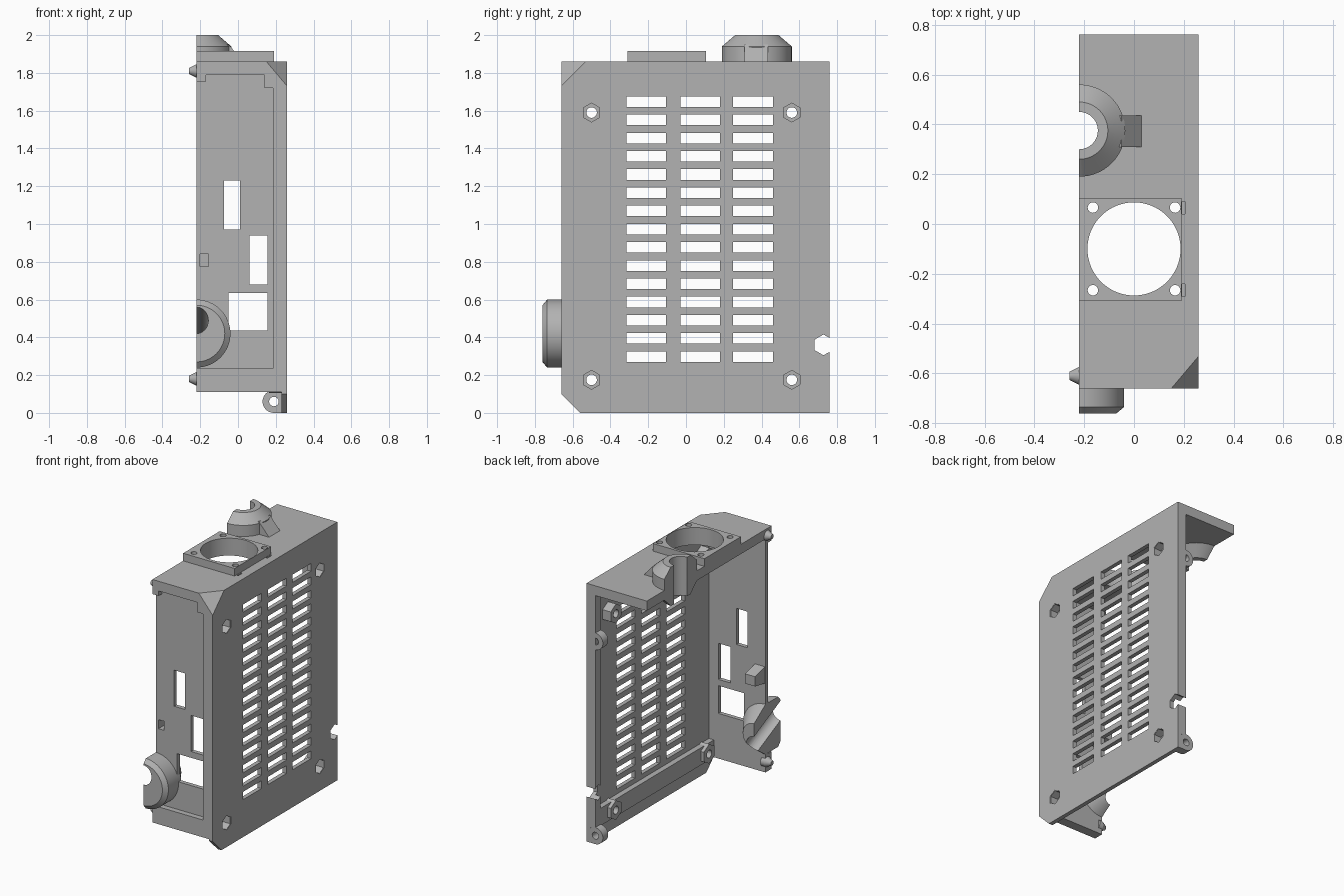
import bpy, bmesh, math
from mathutils import Vector, Matrix

cube = bpy.data.objects.get("Cube")
if cube:
    bpy.data.objects.remove(cube, do_unlink=True)

grey = bpy.data.materials.new("plain grey")
grey.use_nodes = True
GREY = (0.45, 0.45, 0.45, 1)
grey.diffuse_color = GREY
grey.node_tree.nodes["Principled BSDF"].inputs["Base Color"].default_value = GREY

LEFT, RIGHT, FRONT, BACK, TOP = -0.22, 0.26, -0.66, 0.76, 1.86
INNER = RIGHT - 0.03


def add_box(bm, x0, x1, y0, y1, z0, z1):
    size = Matrix.Diagonal((x1 - x0, y1 - y0, z1 - z0, 1))
    centre = Vector((x0 + x1, y0 + y1, z0 + z1)) / 2
    bmesh.ops.create_cube(bm, size=1, matrix=Matrix.Translation(centre) @ size)


def add_rod(bm, a, b, r1, r2=None, sides=32, turn=0):
    """Cylinder or cone from point a to point b."""
    a, b = Vector(a), Vector(b)
    rot = (b - a).to_track_quat('Z', 'Y').to_matrix().to_4x4()
    bmesh.ops.create_cone(bm, cap_ends=True, segments=sides, radius1=r1,
                          radius2=r1 if r2 is None else r2, depth=(b - a).length,
                          matrix=Matrix.Translation((a + b) / 2) @ rot @ Matrix.Rotation(turn, 4, 'Z'))


def add_prism(bm, outline, shift):
    face = bm.faces.new([bm.verts.new(p) for p in outline])
    ext = bmesh.ops.extrude_face_region(bm, geom=[face])["geom"]
    bmesh.ops.translate(bm, vec=shift, verts=[v for v in ext if isinstance(v, bmesh.types.BMVert)])
    bmesh.ops.recalc_face_normals(bm, faces=bm.faces)


def add_lathe(bm, profile, origin, axis):
    """Closed solid of revolution; profile is (radius, distance along axis)."""
    rot = Vector(axis).to_track_quat('Z', 'Y').to_matrix().to_4x4()
    m = Matrix.Translation(origin) @ rot
    rings = []
    for r, h in profile:
        ring = bmesh.ops.create_circle(bm, segments=64, radius=r, matrix=m @ Matrix.Translation((0, 0, h)))
        rings.append(ring["verts"])
    for lo, hi in zip(rings, rings[1:]):
        for i in range(64):
            j = (i + 1) % 64
            bm.faces.new((lo[i], lo[j], hi[j], hi[i]))
    bm.faces.new(rings[0])
    bm.faces.new(rings[-1])
    bmesh.ops.recalc_face_normals(bm, faces=bm.faces)


def finish(bm, name, cuts=None, corner=False):
    """Make an object, apply its cutter, and bevel the upper front corner."""
    if corner:
        normal = Vector((1 / 0.11, -1 / 0.13, 1 / 0.13))
        bmesh.ops.recalc_face_normals(bm, faces=bm.faces)
        res = bmesh.ops.bisect_plane(bm, geom=bm.verts[:] + bm.edges[:] + bm.faces[:], dist=1e-5,
                                     plane_co=(RIGHT - 0.11, FRONT, TOP), plane_no=normal, clear_outer=True)
        rim = [e for e in res["geom_cut"] if isinstance(e, bmesh.types.BMEdge)]
        bmesh.ops.holes_fill(bm, edges=rim)
        bmesh.ops.recalc_face_normals(bm, faces=bm.faces)
    mesh = bpy.data.meshes.new(name)
    bm.to_mesh(mesh)
    bm.free()
    obj = bpy.data.objects.new(name, mesh)
    bpy.context.collection.objects.link(obj)
    for cut in cuts or []:
        cm = bpy.data.meshes.new("cutter")
        cut.to_mesh(cm)
        cut.free()
        cutter = bpy.data.objects.new("cutter", cm)
        cutter.hide_render = True
        bpy.context.collection.objects.link(cutter)
        mod = obj.modifiers.new("cut", 'BOOLEAN')
        mod.operation, mod.solver, mod.object = 'DIFFERENCE', 'EXACT', cutter
        bpy.context.view_layer.update()
        graph = bpy.context.evaluated_depsgraph_get()
        obj.data = bpy.data.meshes.new_from_object(obj.evaluated_get(graph))
        obj.modifiers.clear()
        bpy.data.objects.remove(cutter, do_unlink=True)
    obj.data.materials.clear()
    obj.data.materials.append(grey)
    for o in bpy.context.selected_objects:
        o.select_set(False)
    obj.select_set(True)
    bpy.context.view_layer.objects.active = obj
    bpy.ops.object.shade_smooth_by_angle(angle=math.radians(25))
    return obj


new = bmesh.new
NUTS = [(y, z) for y in (-0.5, 0.56) for z in (0.175, 1.59)]

# Side plate with vent grid, nut pockets and edge notch
plate, cut = new(), new()
add_prism(plate, [(INNER, FRONT, 0.10), (INNER, -0.56, 0), (INNER, BACK, 0),
                  (INNER, BACK, TOP), (INNER, FRONT, TOP)], (0.03, 0, 0))
for y in (-0.315, -0.03, 0.25):
    for row in range(15):
        z = 0.27 + row * 0.0964
        add_box(cut, 0.1, 0.4, y, y + 0.21, z, z + 0.056)
for y, z in NUTS:
    add_rod(cut, (0.1, y, z), (0.4, y, z), 0.054, sides=6)
add_rod(cut, (0.1, 0.728, 0.36), (0.4, 0.728, 0.36), 0.055, sides=6)
finish(plate, "side_plate", [cut], corner=True)

# Nut bosses with hexagonal pocket and screw hole
for y, z in NUTS:
    boss, pocket, hole = new(), new(), new()
    add_rod(boss, (0.165, y, z), (RIGHT - 0.002, y, z), 0.07, sides=6)
    add_rod(pocket, (0.2, y, z), (0.4, y, z), 0.05, sides=6)
    add_rod(hole, (0.1, y, z), (0.4, y, z), 0.028)
    finish(boss, "nut_boss", [pocket, hole])

# Inner stiffening ribs along the bottom and back of the side plate
rib, cut = new(), new()
add_box(rib, 0.19, INNER, FRONT + 0.05, BACK, 0.11, 0.235)
for y, z in NUTS:
    add_rod(cut, (0.1, y, z), (0.4, y, z), 0.05, sides=6)
finish(rib, "bottom_rib", [cut])
rib, cut = new(), new()
add_box(rib, 0.19, INNER, 0.70, BACK, 0.235, 1.80)
add_rod(cut, (0.1, 0.728, 0.36), (0.4, 0.728, 0.36), 0.055, sides=6)
finish(rib, "back_rib", [cut])

# Screw ears on the back edge
for z in (0.06, 1.46):
    ear, cut = new(), new()
    add_prism(ear, [(0.19, 0.70, z - 0.06), (INNER, 0.70, z - 0.06),
                    (INNER, 0.70, z + 0.045), (0.19, 0.70, z + 0.045)], (0, 0.06, 0))
    add_rod(cut, (0.19, 0.6, z), (0.19, 0.9, z), 0.025)
    finish(ear, "ear_base", [cut])
    ear, cut = new(), new()
    add_rod(ear, (0.19, 0.70, z), (0.19, BACK, z), 0.06)
    add_rod(cut, (0.19, 0.6, z), (0.19, 0.9, z), 0.025)
    finish(ear, "screw_ear", [cut])

# Top plate with fan opening
FAN_HOLES = [(x, y) for x in (-0.165, 0.165) for y in (-0.266, 0.066)]


def fan_cuts():
    bm = new()
    add_rod(bm, (0, -0.1, 1.7), (0, -0.1, 2.1), 0.187, sides=64)
    for x, y in FAN_HOLES:
        add_rod(bm, (x, y, 1.7), (x, y, 2.1), 0.021, sides=24)
    return bm


top, cut = new(), fan_cuts()
add_box(top, LEFT, RIGHT, FRONT, BACK, 1.79, TOP)
add_rod(cut, (LEFT, 0.375, 1.6), (LEFT, 0.375, 2.1), 0.075)
for x, y in FAN_HOLES[2:]:
    add_box(cut, 0.192, 0.205, y - 0.025, y + 0.025, 1.7, 2.1)
finish(top, "top_plate", [cut], corner=True)

fan = new()
add_box(fan, LEFT, 0.19, -0.31, 0.105, TOP, 1.915)
finish(fan, "fan_mount", [fan_cuts()])

# Filled upper front corner behind the bevel
fill = new()
add_box(fill, 0.14, RIGHT, FRONT, -0.52, 1.72, TOP)
finish(fill, "corner_block", corner=True)

# Bore of the lower cable gland, sloping down to the inside
BORE_DIR = Vector((0, 0.9, -0.43))
BORE_MID = Vector((LEFT, -0.76, 0.49))


def sloped_bore():
    bm = new()
    add_rod(bm, BORE_MID - BORE_DIR * 0.3, BORE_MID + BORE_DIR * 0.6, 0.063)
    return bm


# Front wall with recess and connector windows
wall, cut = new(), sloped_bore()
add_box(wall, LEFT, RIGHT, -0.62, -0.59, 0.11, 1.80)
for x0, x1, z0, z1 in ((-0.075, 0.01, 0.97, 1.23), (0.06, 0.155, 0.68, 0.94),
                       (-0.05, 0.155, 0.435, 0.635), (-0.2, -0.155, 0.775, 0.84)):
    add_box(cut, x0, x1, -0.8, -0.5, z0, z1)
finish(wall, "front_wall", [cut], corner=True)

for name, box in (("front_lower_rail", (LEFT, RIGHT, 0.11, 0.235)),
                  ("front_side_rail", (0.185, RIGHT, 0.235, 1.79)),
                  ("front_corner_tab", (LEFT, -0.17, 1.755, 1.79))):
    rail = new()
    add_box(rail, box[0], box[1], FRONT, -0.615, box[2], box[3])
    finish(rail, name, corner=True)

# Small socket behind the front wall
socket, cut = new(), new()
add_prism(socket, [(-0.215, -0.59, 0.75), (-0.215, -0.48, 0.77),
                   (-0.215, -0.48, 0.84), (-0.215, -0.59, 0.87)], (0.08, 0, 0))
add_box(cut, -0.2, -0.155, -0.7, -0.51, 0.775, 0.84)
finish(socket, "small_socket", [cut])


# Cable glands, halved at the open side
def half_cut():
    bm = new()
    add_box(bm, -1, LEFT, -1, 1, -0.5, 2.5)
    return bm


gland, bore = new(), new()
add_lathe(gland, [(0.11, -0.14), (0.185, -0.07), (0.185, 0.08), (0.115, 0.14)], (LEFT, 0.375, TOP), (0, 0, 1))
add_rod(bore, (LEFT, 0.375, 1.5), (LEFT, 0.375, 2.2), 0.075)
finish(gland, "top_cable_gland", [bore, half_cut()])

strut = new()
add_prism(strut, [(-0.11, 0.31, 1.95), (-0.05, 0.31, 1.95), (0.03, 0.31, TOP), (-0.11, 0.31, TOP)], (0, 0.125, 0))
finish(strut, "gland_strut")

gland = new()
add_lathe(gland, [(0.15, -0.1), (0.18, -0.075), (0.18, 0.07), (0.09, 0.2)], (LEFT, FRONT, 0.42), (0, 1, 0))
finish(gland, "front_cable_gland", [sloped_bore(), half_cut()])

# Locating pins on the open edge
for z in (0.18, 1.81):
    pin = new()
    add_rod(pin, (LEFT + 0.03, -0.61, z), (LEFT, -0.61, z), 0.036)
    add_rod(pin, (LEFT, -0.61, z), (-0.26, -0.61, z), 0.036, 0.016)
    finish(pin, "locating_pin")
